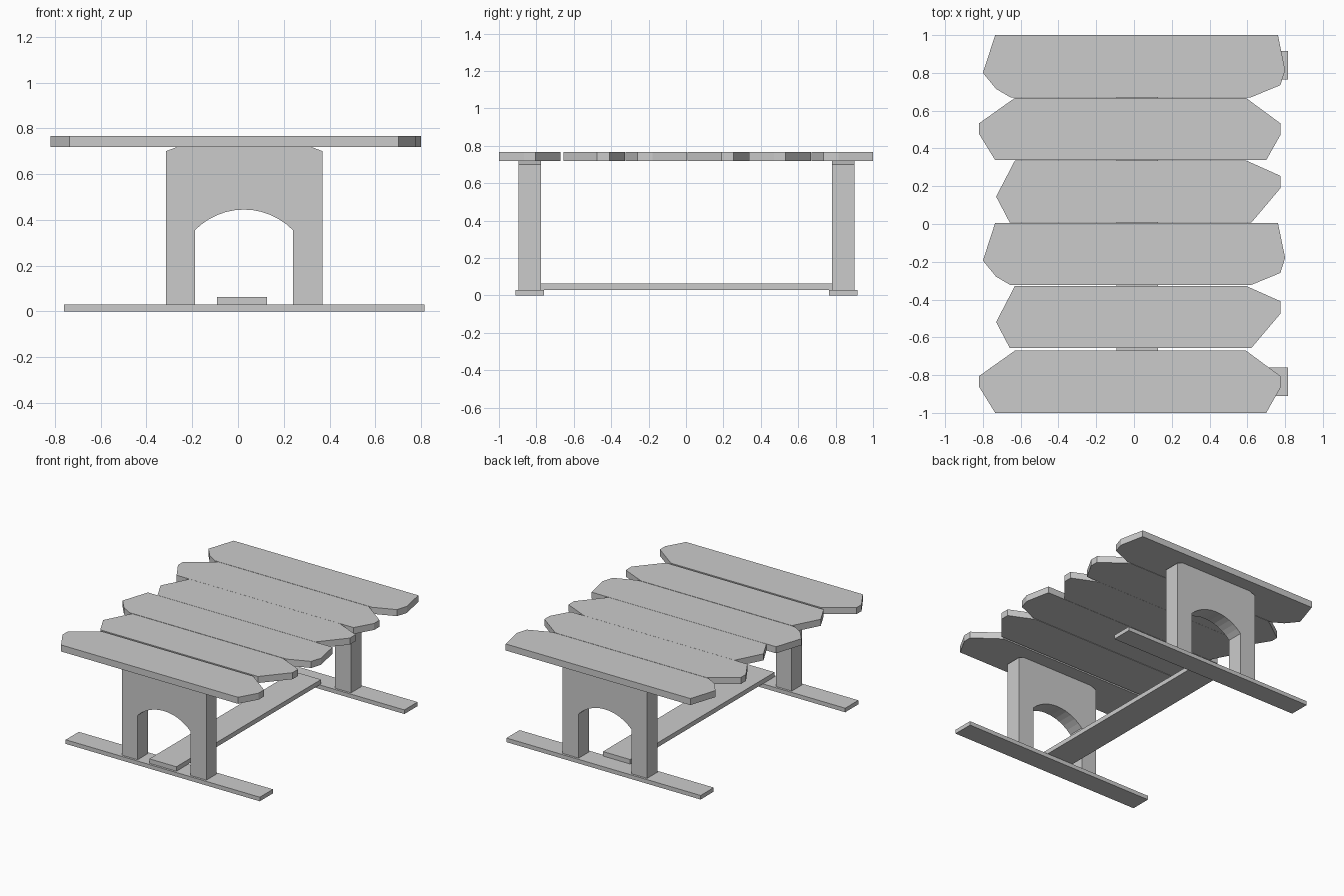
import bpy, bmesh, math

if "Cube" in bpy.data.objects:
    bpy.data.objects.remove(bpy.data.objects["Cube"])


def prism(name, outline, start, depth, axis):
    """Extrude a closed 2D outline along 'y' (outline = x,z) or 'z' (outline = x,y)."""
    bm = bmesh.new()
    if axis == 'z':
        verts = [bm.verts.new((a, b, start)) for a, b in outline]
        move = (0, 0, depth)
    else:
        verts = [bm.verts.new((a, start, b)) for a, b in outline]
        move = (0, depth, 0)
    face = bm.faces.new(verts)
    ext = bmesh.ops.extrude_face_region(bm, geom=[face], use_keep_orig=True)
    bmesh.ops.translate(bm, vec=move,
                        verts=[v for v in ext['geom'] if isinstance(v, bmesh.types.BMVert)])
    bmesh.ops.recalc_face_normals(bm, faces=bm.faces)
    mesh = bpy.data.meshes.new(name)
    bm.to_mesh(mesh)
    bm.free()
    obj = bpy.data.objects.new(name, mesh)
    bpy.context.collection.objects.link(obj)
    return obj


def box(name, x0, x1, y0, y1, z0, z1):
    return prism(name, [(x0, y0), (x1, y0), (x1, y1), (x0, y1)], z0, z1 - z0, 'z')


# Three rough-cut plank outlines, y measured down from the plank's back edge
plank_a = [(-0.735, 0), (0.762, 0), (0.80, -0.185), (0.775, -0.265), (0.62, -0.329),
           (-0.655, -0.329), (-0.73, -0.285), (-0.80, -0.20)]
plank_b = [(-0.63, 0), (0.592, 0), (0.775, -0.135), (0.775, -0.197), (0.70, -0.33),
           (-0.735, -0.33), (-0.82, -0.192), (-0.82, -0.135)]
plank_c = [(-0.63, 0), (0.592, 0), (0.775, -0.082), (0.775, -0.148), (0.622, -0.329),
           (-0.658, -0.329), (-0.73, -0.192)]

# Table top, back to front
layout = [(plank_a, 1.0), (plank_b, 0.668), (plank_c, 0.337),
          (plank_a, 0.006), (plank_c, -0.327), (plank_b, -0.67)]
for i, (shape, y) in enumerate(layout):
    prism(f"top_plank_{i + 1}", [(px, y + py) for px, py in shape], 0.718, 0.048, 'z')

# Arched trestle profile
cx, half, spring, rise = 0.026, 0.214, 0.355, 0.09
radius = (half ** 2 + rise ** 2) / (2 * rise)
sweep = math.asin(half / radius)
arch = []
for i in range(13):
    t = sweep * (1 - i / 6)
    arch.append((cx + radius * math.sin(t), spring + rise - radius * (1 - math.cos(t))))
trestle = [(-0.315, 0.03), (-0.315, 0.70), (-0.268, 0.718), (0.322, 0.718), (0.37, 0.70),
           (0.37, 0.03), (cx + half, 0.03)] + arch + [(cx - half, 0.03)]

# Trestles and feet
for side, y in (("front", -0.835), ("back", 0.84)):
    prism(f"{side}_trestle", trestle, y - 0.06, 0.12, 'y')
    box(f"{side}_foot", -0.76, 0.815, y - 0.076, y + 0.076, 0, 0.03)

# Floor stretcher joining the feet
box("stretcher", -0.092, 0.127, -0.895, 0.78, 0.03, 0.063)
